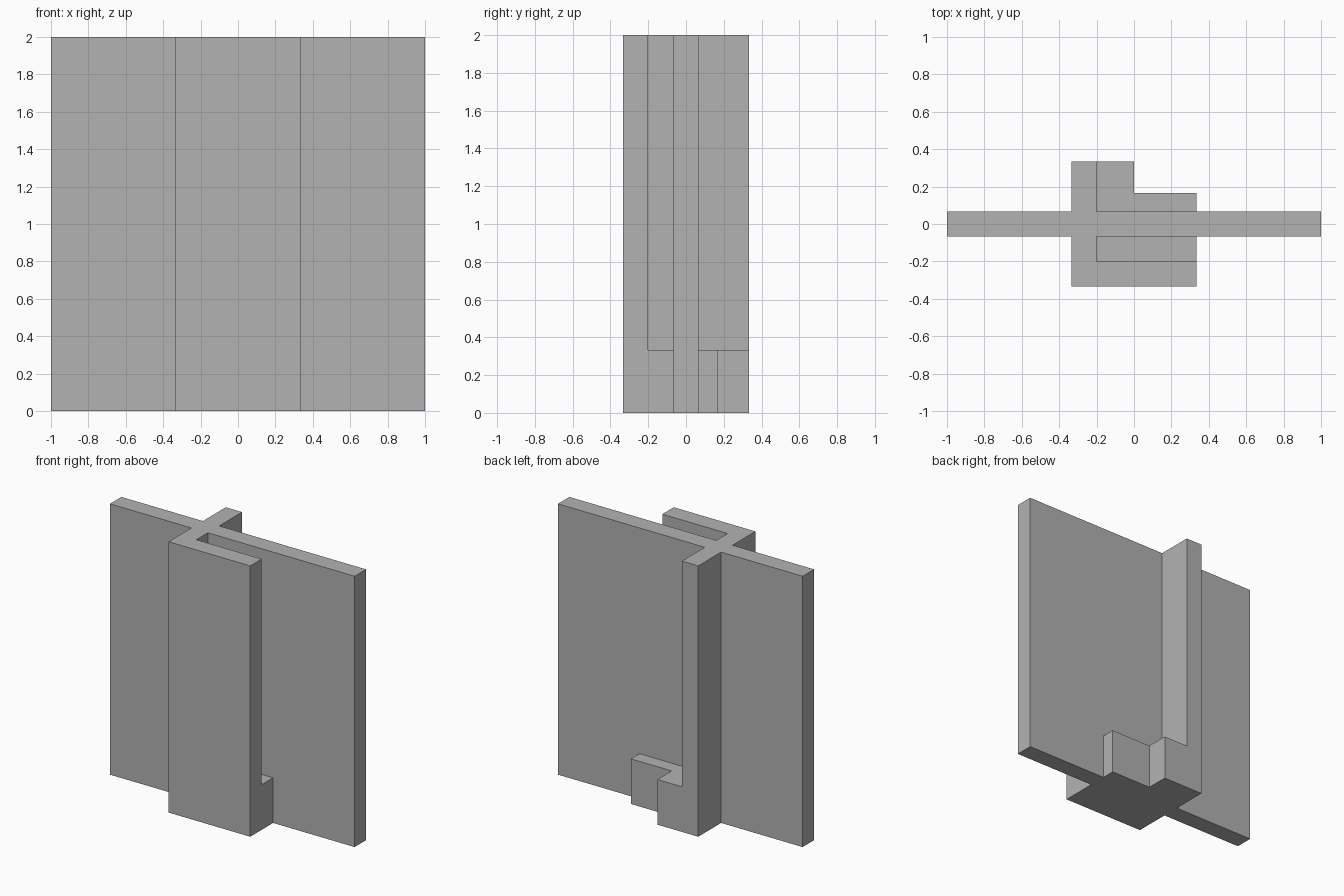
import bpy
import bmesh

if "Cube" in bpy.data.objects:
    bpy.data.objects.remove(bpy.data.objects["Cube"])

T = 1 / 3      # half width of the post and height of its solid foot
P = 1 / 15     # half thickness of the wall
S = 0.2        # inner edge of the post's web and flange

grey = bpy.data.materials.new("plain grey")
grey.diffuse_color = (0.448, 0.448, 0.448, 1)
grey.use_nodes = True
grey.node_tree.nodes["Principled BSDF"].inputs["Base Color"].default_value = grey.diffuse_color


def prism(name, outline, z0, z1):
    """Extrude a plan outline from z0 to z1."""
    bm = bmesh.new()
    face = bm.faces.new([bm.verts.new((x, y, z0)) for x, y in outline])
    top = bmesh.ops.extrude_face_region(bm, geom=[face])["geom"]
    verts = [v for v in top if isinstance(v, bmesh.types.BMVert)]
    bmesh.ops.translate(bm, verts=verts, vec=(0, 0, z1 - z0))
    bmesh.ops.recalc_face_normals(bm, faces=bm.faces)
    mesh = bpy.data.meshes.new(name)
    bm.to_mesh(mesh)
    bm.free()
    mesh.materials.append(grey)
    obj = bpy.data.objects.new(name, mesh)
    bpy.context.collection.objects.link(obj)
    return obj


# Wall and post share one plan outline
wall = prism("wall_with_post", [
    (-1, -P), (-T, -P), (-T, -T), (T, -T), (T, -P), (1, -P),
    (1, P), (T, P), (T, 1 / 6), (0, 1 / 6), (0, T), (-T, T), (-T, P), (-1, P)], 0, 2)

# Front slot and rear recess, both open above the foot
for name, y0, y1 in (("front_slot_cutter", -S, -P), ("rear_recess_cutter", P, 0.5)):
    cutter = prism(name, [(-S, y0), (0.5, y0), (0.5, y1), (-S, y1)], T, 2.5)
    cutter.hide_render = True
    cut = wall.modifiers.new(name, "BOOLEAN")
    cut.operation = "DIFFERENCE"
    cut.solver = "EXACT"
    cut.object = cutter
    bpy.context.view_layer.objects.active = wall
    bpy.ops.object.modifier_apply(modifier=cut.name)
    bpy.data.objects.remove(cutter)

# Merge leftover coplanar faces
bm = bmesh.new()
bm.from_mesh(wall.data)
bmesh.ops.remove_doubles(bm, verts=bm.verts, dist=0.0001)
bmesh.ops.dissolve_limit(bm, angle_limit=0.01, verts=bm.verts, edges=bm.edges)
bm.to_mesh(wall.data)
bm.free()
